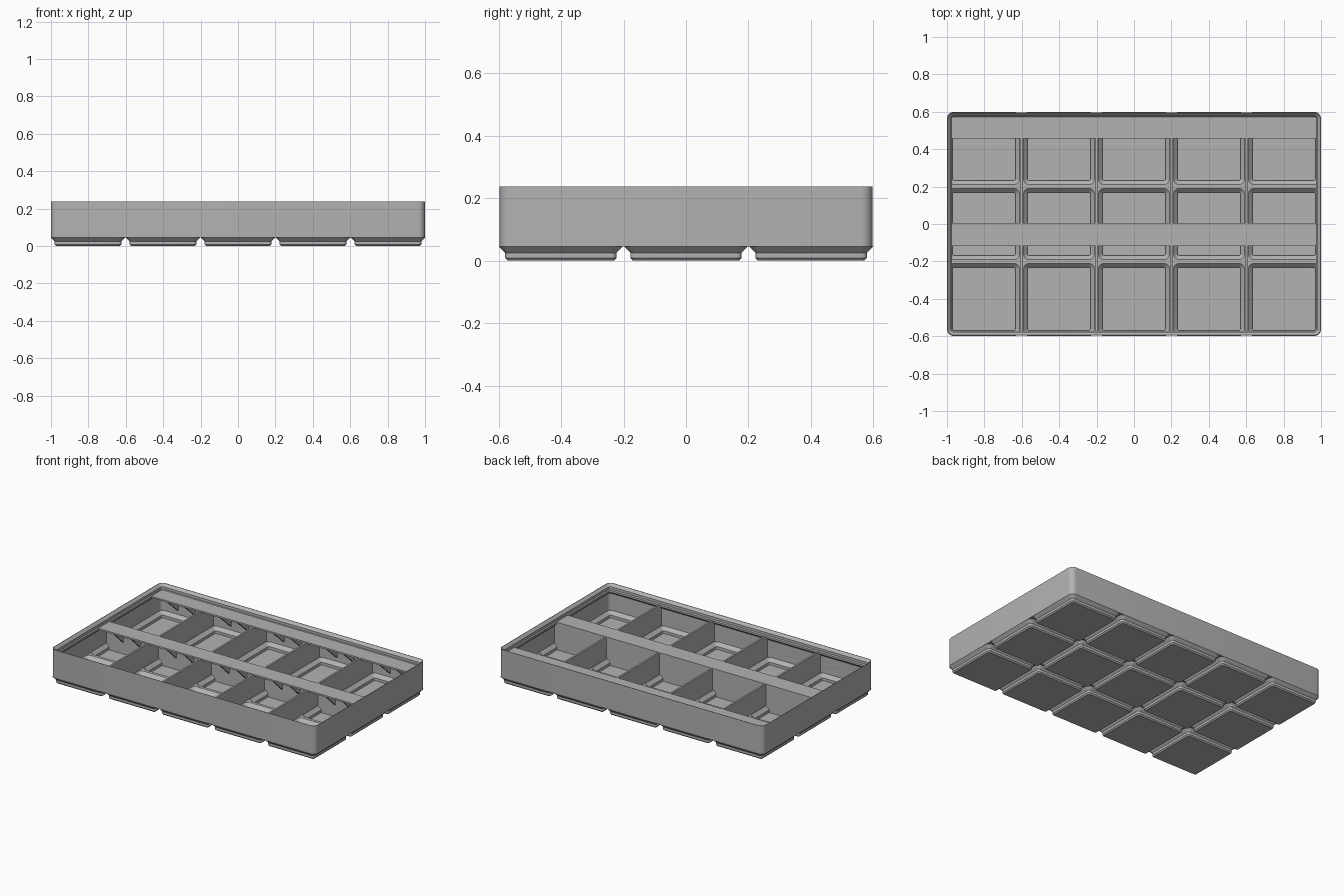
import bpy, bmesh
from math import cos, sin, pi, radians

cube = bpy.data.objects.get("Cube")
if cube:
    bpy.data.objects.remove(cube, do_unlink=True)

grey = bpy.data.materials.new("plain grey")
grey.use_nodes = True
grey.diffuse_color = (0.45, 0.45, 0.45, 1)
grey.node_tree.nodes["Principled BSDF"].inputs["Base Color"].default_value = (0.45, 0.45, 0.45, 1)

PITCH = 0.401
TOP = 0.2          # height of the dividers and shelves
FLOOR = 0.053
COLUMNS = [(i - 2) * PITCH for i in range(5)]
ROWS = [(j - 1) * PITCH for j in range(3)]


def finish(bm, name):
    bmesh.ops.recalc_face_normals(bm, faces=bm.faces)
    mesh = bpy.data.meshes.new(name)
    bm.to_mesh(mesh)
    bm.free()
    mesh.materials.append(grey)
    obj = bpy.data.objects.new(name, mesh)
    bpy.context.collection.objects.link(obj)
    return obj


def loft(bm, rings, cx=0, cy=0, steps=6):
    """Closed solid through rounded rectangles (half x, half y, radius, z)."""
    loops = []
    for hx, hy, r, z in rings:
        loop = []
        for q, (sx, sy) in enumerate([(1, 1), (-1, 1), (-1, -1), (1, -1)]):
            for k in range(steps + 1):
                a = (q + k / steps) * pi / 2
                loop.append(bm.verts.new((cx + sx * (hx - r) + r * cos(a),
                                          cy + sy * (hy - r) + r * sin(a), z)))
        loops.append(loop)
    n = len(loops[0])
    for low, high in zip(loops, loops[1:]):
        for i in range(n):
            j = (i + 1) % n
            bm.faces.new((low[i], low[j], high[j], high[i]))
    bm.faces.new(loops[0])
    bm.faces.new(loops[-1])


def prism(bm, points, axis, start, end):
    """Extrude a profile: (y, z) points along x, or (x, z) points along y."""
    def place(p, d):
        return (d, p[0], p[1]) if axis == "x" else (p[0], d, p[1])
    a = [bm.verts.new(place(p, start)) for p in points]
    b = [bm.verts.new(place(p, end)) for p in points]
    bm.faces.new(a)
    bm.faces.new(b)
    for i in range(len(a)):
        j = (i + 1) % len(a)
        bm.faces.new((a[i], a[j], b[j], b[i]))


def block(bm, x0, x1, y0, y1, z0, z1):
    prism(bm, [(y0, z0), (y1, z0), (y1, z1), (y0, z1)], "x", x0, x1)


# Outer wall, stacking lip and floor: (inset, height)
profile = [(0, 0.045), (0, 0.238), (0.003, 0.238), (0.02, 0.221), (0.02, 0.204),
           (0.026, 0.198), (0.026, 0.186), (0.010, 0.170), (0.010, FLOOR)]
bm = bmesh.new()
loft(bm, [(1 - d, 0.597 - d, 0.036 - d, z) for d, z in profile])
tray = finish(bm, "tray_body")

# Stepped feet and the pockets that hollow them: (half width, radius, height)
foot = [(0.170, 0.008, 0), (0.178, 0.016, 0.008), (0.178, 0.016, 0.025),
        (0.198, 0.036, 0.045), (0.198, 0.036, 0.046)]
pocket = [(0.168, 0.010, 0.012), (0.168, 0.010, 0.031),
          (0.190, 0.030, FLOOR), (0.190, 0.030, FLOOR + 0.01)]


def grid(name, shape):
    bm = bmesh.new()
    for x in COLUMNS:
        for y in ROWS:
            loft(bm, [(h, h, r, z) for h, r, z in shape], x, y)
    return finish(bm, name)


feet = grid("feet", foot)
cutter = grid("pocket_cutter", pocket)
cutter.hide_render = True
cutter.hide_viewport = True

for obj in (tray, feet):
    mod = obj.modifiers.new("pockets", "BOOLEAN")
    mod.operation = "DIFFERENCE"
    mod.solver = "EXACT"
    mod.object = cutter
    bpy.context.view_layer.update()
    graph = bpy.context.evaluated_depsgraph_get()
    cut = bpy.data.meshes.new_from_object(obj.evaluated_get(graph))
    obj.modifiers.clear()
    obj.data = cut
bpy.data.objects.remove(cutter, do_unlink=True)

# Cross dividers between the columns
bm = bmesh.new()
for a, b in zip(COLUMNS, COLUMNS[1:]):
    x = (a + b) / 2
    block(bm, x - 0.006, x + 0.006, -0.592, 0.592, 0.05, TOP - 0.001)
finish(bm, "cross_dividers")

# Long divider, reaching down into the middle row of pockets
bm = bmesh.new()
block(bm, -0.992, 0.992, -0.006, 0.006, 0.05, TOP - 0.001)
for x in COLUMNS:
    prism(bm, [(x - 0.17, 0.01), (x + 0.17, 0.01), (x + 0.17, 0.031), (x + 0.19, FLOOR),
               (x - 0.19, FLOOR), (x - 0.17, 0.031)], "y", -0.006, 0.006)
finish(bm, "long_divider")

# Label shelves with triangular brackets beneath
for name, back, front in (("middle", 0.006, -0.117), ("rear", 0.589, 0.457)):
    bm = bmesh.new()
    block(bm, -0.985, 0.985, front, min(back, 0.578), TOP - 0.011, TOP)
    finish(bm, name + "_label_shelf")
    bm = bmesh.new()
    for x in COLUMNS:
        for side in (-0.065, 0.065):
            prism(bm, [(front + 0.004, TOP - 0.008), (back, TOP - 0.008), (back, TOP - 0.12)],
                  "x", x + side - 0.006, x + side + 0.006)
    finish(bm, name + "_shelf_brackets")

# Smooth the rounded corners, keep the edges sharp
bpy.ops.object.select_all(action="DESELECT")
for obj in (tray, feet):
    obj.select_set(True)
bpy.context.view_layer.objects.active = tray
bpy.ops.object.shade_smooth_by_angle(angle=radians(30))
